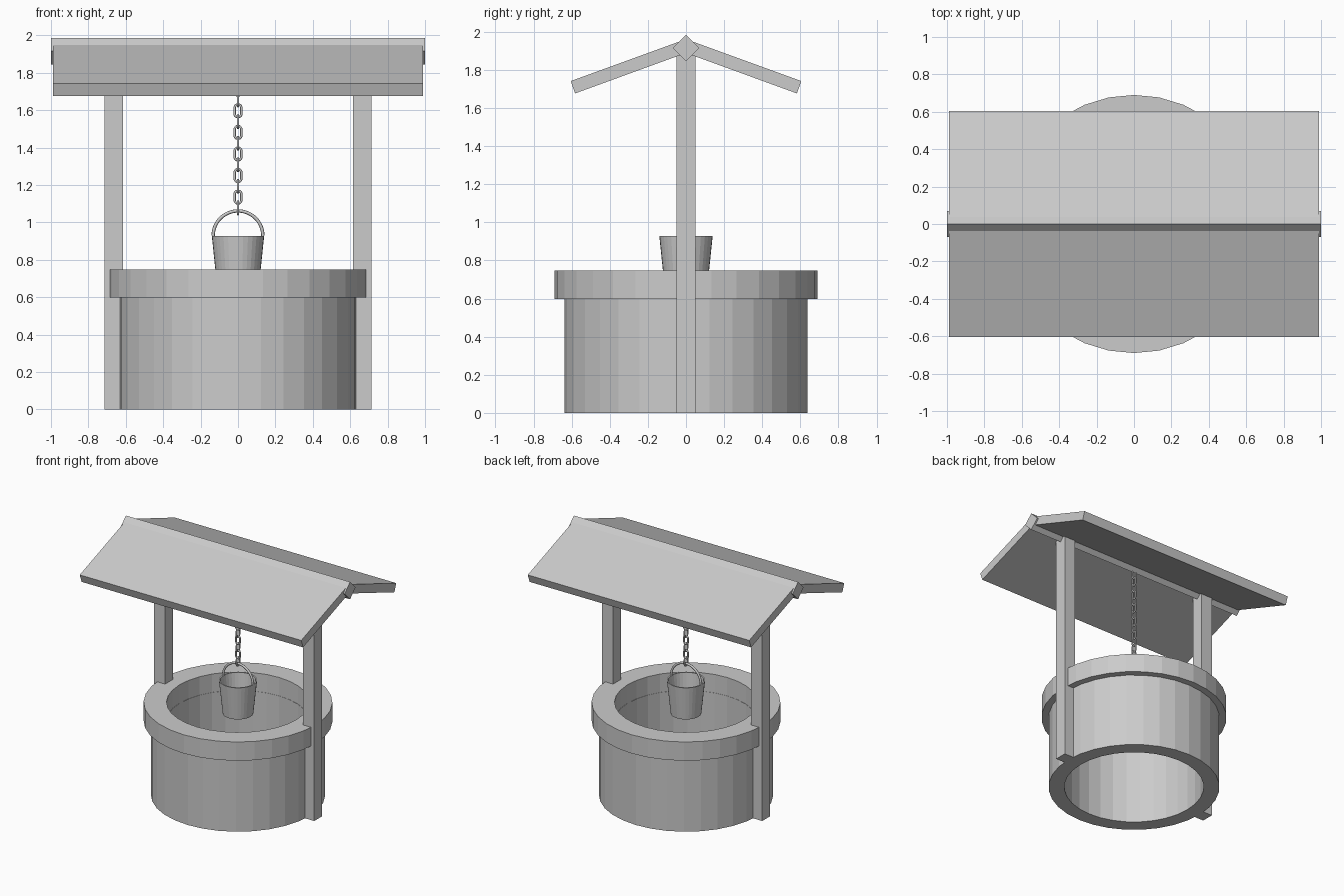
import bpy, bmesh
from math import sin, cos, pi, radians
from mathutils import Vector

if "Cube" in bpy.data.objects:
    bpy.data.objects.remove(bpy.data.objects["Cube"])


def add_object(name, data):
    obj = bpy.data.objects.new(name, data)
    bpy.context.collection.objects.link(obj)
    return obj


def finish(name, bm):
    bmesh.ops.remove_doubles(bm, verts=bm.verts, dist=1e-5)
    bmesh.ops.recalc_face_normals(bm, faces=bm.faces)
    mesh = bpy.data.meshes.new(name)
    bm.to_mesh(mesh)
    bm.free()
    return add_object(name, mesh)


def lathe(name, profile, sides=32, closed=True):
    """Spin an (r, z) profile around the z axis."""
    bm = bmesh.new()
    verts = [bm.verts.new((r, 0, z)) for r, z in profile]
    pairs = list(zip(verts, verts[1:]))
    if closed:
        pairs.append((verts[-1], verts[0]))
    edges = [bm.edges.new(p) for p in pairs]
    bmesh.ops.spin(bm, geom=verts + edges, cent=(0, 0, 0), axis=(0, 0, 1),
                   angle=2 * pi, steps=sides, use_merge=False)
    return finish(name, bm)


def prism(name, profile, x0, x1):
    """Extrude a closed (y, z) profile from x0 to x1."""
    bm = bmesh.new()
    face = bm.faces.new([bm.verts.new((x0, y, z)) for y, z in profile])
    new = bmesh.ops.extrude_face_region(bm, geom=[face])["geom"]
    moved = [v for v in new if isinstance(v, bmesh.types.BMVert)]
    bmesh.ops.translate(bm, verts=moved, vec=(x1 - x0, 0, 0))
    return finish(name, bm)


def wire(name, paths, radius, closed):
    """Round wire along one or more point paths."""
    curve = bpy.data.curves.new(name, "CURVE")
    curve.dimensions = "3D"
    curve.bevel_depth = radius
    curve.bevel_resolution = 2
    curve.use_fill_caps = True
    for path in paths:
        spline = curve.splines.new("POLY")
        spline.points.add(len(path) - 1)
        for point, co in zip(spline.points, path):
            point.co = (*co, 1)
        spline.use_cyclic_u = closed
    return add_object(name, curve)


# Stone wall and overhanging rim
lathe("well_wall", [(0.52, 0), (0.637, 0), (0.637, 0.6), (0.52, 0.6)])
lathe("well_rim", [(0.522, 0.597), (0.69, 0.597), (0.69, 0.748), (0.522, 0.748)])

# Posts
for side, sx in (("left", -1), ("right", 1)):
    prism(f"{side}_post", [(-0.05, 0), (0.05, 0), (0.05, 1.9), (-0.05, 1.9)],
          sx * 0.615, sx * 0.715)

# Diamond ridge beam and sloped roof boards
d, zc = 0.07, 1.915
prism("ridge_beam", [(0, zc - d), (d, zc), (0, zc + d), (-d, zc)], -1, 1)
slope = [(0, 1.961), (0.605, 1.741), (0.582, 1.676), (0, 1.888)]
for side, sy in (("front", -1), ("back", 1)):
    prism(f"{side}_roof", [(sy * y, z) for y, z in slope], -0.988, 0.988)

# Bucket, open at the top
lathe("bucket", [(0, 0.66), (0.112, 0.66), (0.14, 0.928), (0.13, 0.928),
                 (0.103, 0.675), (0, 0.675)], closed=False)

# Bucket handle
arc = [(0.133 * cos(pi * i / 24), 0, 0.928 + 0.133 * sin(pi * i / 24)) for i in range(25)]
wire("bucket_handle", [arc], 0.009, False)


# Chain of alternating links up to the ridge
def link(z, turn):
    points = []
    for i in range(16):
        a = 2 * pi * (i + 0.5) / 16
        w = 0.018 * cos(a)
        h = 0.018 * sin(a) + (0.016 if sin(a) > 0 else -0.016)
        points.append((w * cos(turn), w * sin(turn), z + h))
    return points


wire("chain", [link(1.077 + 0.0577 * k, pi / 2 if k % 2 == 0 else 0)
               for k in range(14)], 0.0065, True)
